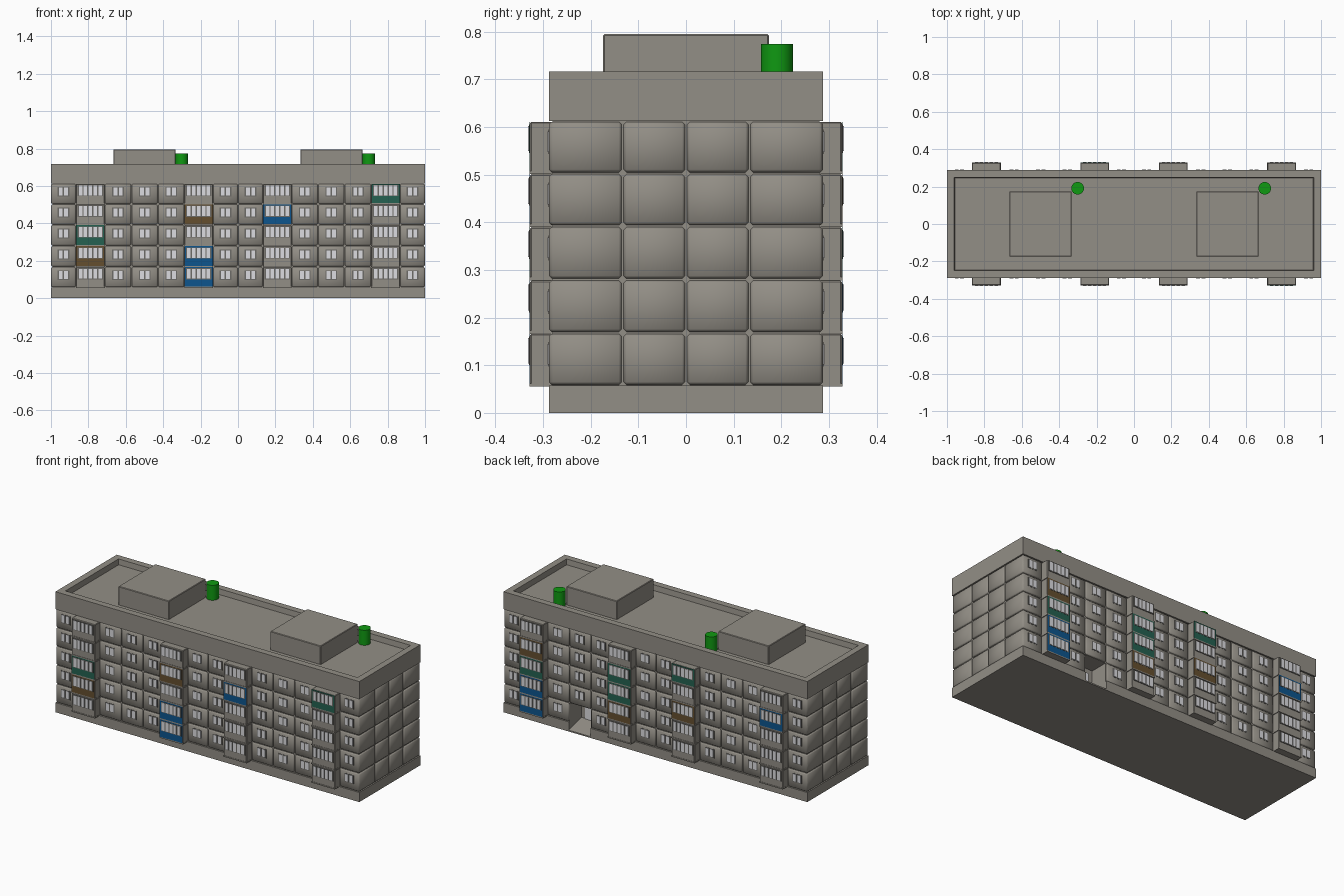
import bpy, bmesh
from mathutils import Vector

if "Cube" in bpy.data.objects:
    bpy.data.objects.remove(bpy.data.objects["Cube"])


def mat(name, c):
    m = bpy.data.materials.new(name)
    m.diffuse_color = (*c, 1)
    m.use_nodes = True
    m.node_tree.nodes["Principled BSDF"].inputs["Base Color"].default_value = m.diffuse_color
    return m


CONCRETE = mat("concrete", (0.29, 0.272, 0.238))
GREEN = mat("vent_green", (0.005, 0.32, 0.006))
BLUE = mat("panel_blue", (0.004, 0.09, 0.27))
TEAL = mat("panel_teal", (0.018, 0.12, 0.082))
BROWN = mat("panel_brown", (0.13, 0.078, 0.028))
WHITE = mat("window_white", (0.72, 0.72, 0.75))
DARK = mat("window_grey", (0.15, 0.145, 0.135))


def box(bm, lo, hi, bevel=0.0, mi=0):
    """Add an axis-aligned box between two corners, optionally bevelled."""
    lo, hi = [min(p) for p in zip(lo, hi)], [max(p) for p in zip(lo, hi)]
    lo, hi = Vector(lo), Vector(hi)
    old = set(bm.faces)
    vs = bmesh.ops.create_cube(bm, size=1)["verts"]
    for v in vs:
        v.co = Vector([(a + b) / 2 + c * (b - a) for a, b, c in zip(lo, hi, v.co)])
    if bevel:
        edges = list({e for v in vs for e in v.link_edges})
        bmesh.ops.bevel(bm, geom=edges, offset=bevel, segments=1,
                        profile=0.5, affect='EDGES')
    for f in bm.faces:
        if f not in old:
            f.material_index = mi


def make(name, bm, mats, smooth=False):
    me = bpy.data.meshes.new(name)
    bmesh.ops.recalc_face_normals(bm, faces=bm.faces)
    for f in bm.faces:
        f.smooth = smooth
    bm.to_mesh(me)
    bm.free()
    for m in mats:
        me.materials.append(m)
    ob = bpy.data.objects.new(name, me)
    bpy.context.collection.objects.link(ob)
    return ob


# Grid of the facade: floors in z, columns in x and y
Z = [0.057, 0.168, 0.280, 0.392, 0.503, 0.613]
half = [0, 0.134, 0.286, 0.428, 0.570, 0.713, 0.866, 1.0]
X = [-x for x in reversed(half[1:])] + half
Y = [-0.288, -0.133, 0, 0.133, 0.288]
W, D, B = 1.0, 0.288, 0.327
BALCONY = (1, 5, 8, 12)
DOOR = (10, 0, 1)                       # column, floor, side of the entrance
dx0, dx1, dy = X[10], X[11], 0.17

# Painted balcony fronts: (side, column, floor) -> material
PAINT = {
    (-1, 1, 2): TEAL, (-1, 1, 1): BROWN, (-1, 5, 3): BROWN, (-1, 5, 1): BLUE,
    (-1, 5, 0): BLUE, (-1, 8, 3): BLUE, (-1, 12, 4): TEAL,
    (1, 12, 3): BROWN, (1, 12, 2): TEAL, (1, 12, 1): BLUE, (1, 12, 0): BLUE,
    (1, 8, 3): TEAL, (1, 8, 2): TEAL, (1, 8, 1): BROWN,
    (1, 5, 4): TEAL, (1, 5, 2): BROWN, (1, 1, 3): BLUE,
}

# Plinth in two sections, with a gap for the entrance
bm = bmesh.new()
box(bm, (-W, -D, 0), (0, D, Z[0]))
box(bm, (0, -D, 0), (W, dy, Z[0]))
box(bm, (0, dy, 0), (dx0, D, Z[0]))
box(bm, (dx1, dy, 0), (W, D, Z[0]))
make("plinth", bm, [CONCRETE])

# Core wall behind the panels
bm = bmesh.new()
w, d = W - 0.008, D - 0.008
box(bm, (-w, -d, Z[1]), (w, d, Z[5]))
box(bm, (-w, -d, Z[0]), (w, dy, Z[1]))
box(bm, (-w, dy, Z[0]), (dx0, d, Z[1]))
box(bm, (dx1, dy, Z[0]), (w, d, Z[1]))
make("core_wall", bm, [CONCRETE])

# Entrance: sloped ramp and door
bm = bmesh.new()
box(bm, (dx0, dy, 0.0), (dx1, D, 0.04))
for v in bm.verts:
    if v.co.z > 0.03 and v.co.y > 0.2:
        v.co.z = 0.008
make("entrance_ramp", bm, [CONCRETE])
bm = bmesh.new()
box(bm, (dx0 + 0.03, dy, 0.04), (dx1 - 0.03, dy + 0.006, 0.14))
make("entrance_door", bm, [WHITE])

# Facade panels, balconies and their glazing on front and back
panels, balconies, windows = bmesh.new(), bmesh.new(), bmesh.new()
fronts = bmesh.new()
front_mats = [BLUE, TEAL, BROWN]
g = 0.002
for s in (-1, 1):
    for c in range(14):
        xa, xb = X[c], X[c + 1]
        xm = (xa + xb) / 2
        for r in range(5):
            za, zb = Z[r], Z[r + 1]
            if (c, r, s) == DOOR:
                continue
            if c in BALCONY:
                # concrete balcony box with a floor ledge
                box(balconies, (xa, s * 0.27, za + g), (xb, s * B, zb - g), 0.003)
                box(balconies, (xa - 0.001, s * 0.27, za - 0.002),
                    (xb + 0.001, s * (B + 0.002), za + 0.005))
                paint = PAINT.get((s, c, r))
                y = s * B
                if paint:
                    box(fronts, (xa + 0.001, y, za + 0.004), (xb - 0.001, y + s * 0.002, zb - 0.002),
                        0, front_mats.index(paint))
                # glazed strip with five light panes
                ga, gb = za + 0.043, zb - 0.008
                box(windows, (xa + 0.009, y, ga), (xb - 0.009, y + s * 0.003, gb), 0, 1)
                pitch = (xb - xa - 0.022) / 5
                for i in range(5):
                    px = xa + 0.011 + (i + 0.5) * pitch
                    box(windows, (px - pitch * 0.36, y, ga + 0.004),
                        (px + pitch * 0.36, y + s * 0.0045, gb - 0.003), 0, 0)
            else:
                # wall panel with a two-pane window
                box(panels, (xa + g, s * 0.27, za + g), (xb - g, s * D, zb - g), 0.006)
                y = s * D
                box(windows, (xm - 0.031, y - s * 0.001, za + 0.040),
                    (xm + 0.031, y + s * 0.001, za + 0.092), 0, 1)
                for k in (-1, 1):
                    px = xm + k * 0.0145
                    box(windows, (px - 0.0105, y, za + 0.045),
                        (px + 0.0105, y + s * 0.0025, za + 0.088), 0, 0)

# Blank panels on both end walls
for s in (-1, 1):
    for c in range(4):
        for r in range(5):
            box(panels, (s * 0.98, Y[c] + g, Z[r] + g),
                (s * W, Y[c + 1] - g, Z[r + 1] - g), 0.006)

make("wall_panels", panels, [CONCRETE], True)
make("balconies", balconies, [CONCRETE])
make("balcony_fronts", fronts, front_mats)
make("windows", windows, [WHITE, DARK])

# Roof band with a sunken roof deck
bm = bmesh.new()
box(bm, (-W, -D, Z[5]), (W, D, 0.717))
bm.faces.ensure_lookup_table()
top = max(bm.faces, key=lambda f: f.calc_center_median().z)
bmesh.ops.inset_region(bm, faces=[top], thickness=0.055)
bmesh.ops.inset_region(bm, faces=[top], thickness=0.006, depth=0)
for v in top.verts:
    v.co.z = 0.685
make("roof_band", bm, [CONCRETE])

# Roof huts and green vents, one pair per section
for i, x in enumerate((-0.5, 0.5)):
    bm = bmesh.new()
    box(bm, (x - 0.166, -0.174, 0.68), (x + 0.166, 0.174, 0.795), 0.003)
    make(f"roof_hut_{i + 1}", bm, [CONCRETE])
    bpy.ops.mesh.primitive_cylinder_add(vertices=16, radius=0.034, depth=0.093,
                                        location=(x + 0.199, 0.191, 0.7275))
    vent = bpy.context.object
    vent.name = f"roof_vent_{i + 1}"
    vent.data.materials.append(GREEN)
    bpy.ops.object.shade_smooth_by_angle()
